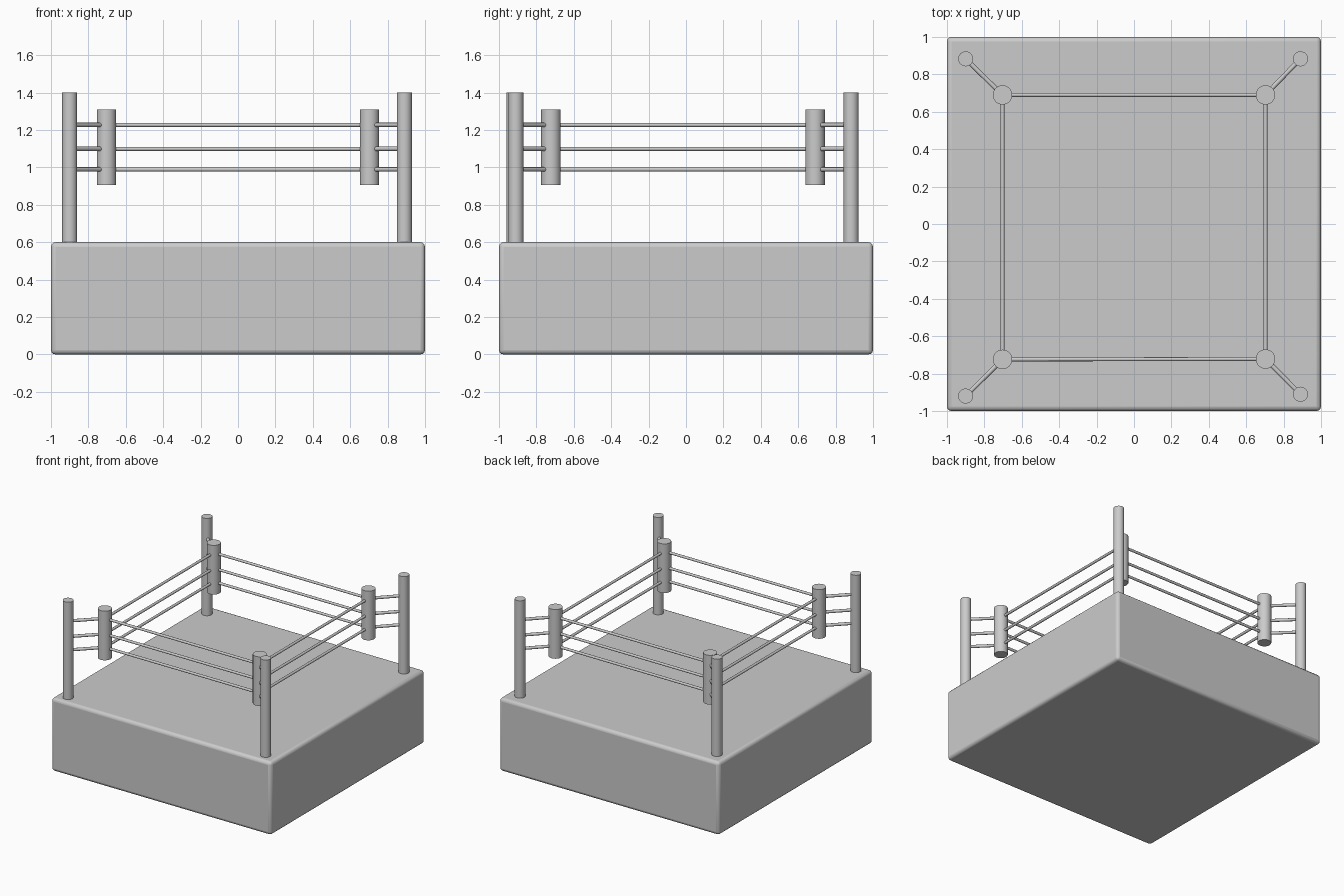
import bpy
from mathutils import Vector

if "Cube" in bpy.data.objects:
    bpy.data.objects.remove(bpy.data.objects["Cube"])


def rod(name, a, b, radius, sides):
    """Cylinder running from point a to point b."""
    a, b = Vector(a), Vector(b)
    d = b - a
    bpy.ops.mesh.primitive_cylinder_add(
        vertices=sides, radius=radius, depth=d.length, location=(a + b) / 2,
        rotation=d.to_track_quat('Z', 'Y').to_euler())
    bpy.context.object.name = name
    bpy.ops.object.shade_smooth_by_angle()


# Raised platform with softly rounded edges
bpy.ops.mesh.primitive_cube_add(size=1, location=(0, 0, 0.3))
platform = bpy.context.object
platform.name = "platform"
platform.scale = (2, 2, 0.6)
bpy.ops.object.transform_apply(location=False, rotation=False, scale=True)
bevel = platform.modifiers.new("rounded_edges", 'BEVEL')
bevel.width = 0.025
bevel.segments = 3
bpy.ops.object.shade_smooth_by_angle()

# Corner positions, in order around the ring
posts = [(-0.90, -0.92), (0.89, -0.91), (0.89, 0.883), (-0.90, 0.883)]
pads = [(-0.703, -0.724), (0.703, -0.722), (0.703, 0.69), (-0.703, 0.69)]
rope_heights = {"low": 0.989, "middle": 1.099, "top": 1.227}

for i in range(4):
    post, pad, next_pad = posts[i], pads[i], pads[(i + 1) % 4]
    # Corner post and the padded cylinder hanging inside it
    rod(f"corner_post_{i}", (*post, 0.59), (*post, 1.4), 0.04, 32)
    rod(f"corner_pad_{i}", (*pad, 0.906), (*pad, 1.31), 0.052, 32)
    # Ropes to the next corner, and short links back to the post
    for level, z in rope_heights.items():
        rod(f"{level}_rope_{i}", (*pad, z), (*next_pad, z), 0.0105, 16)
        rod(f"{level}_link_{i}", (*post, z), (*pad, z), 0.012, 16)
